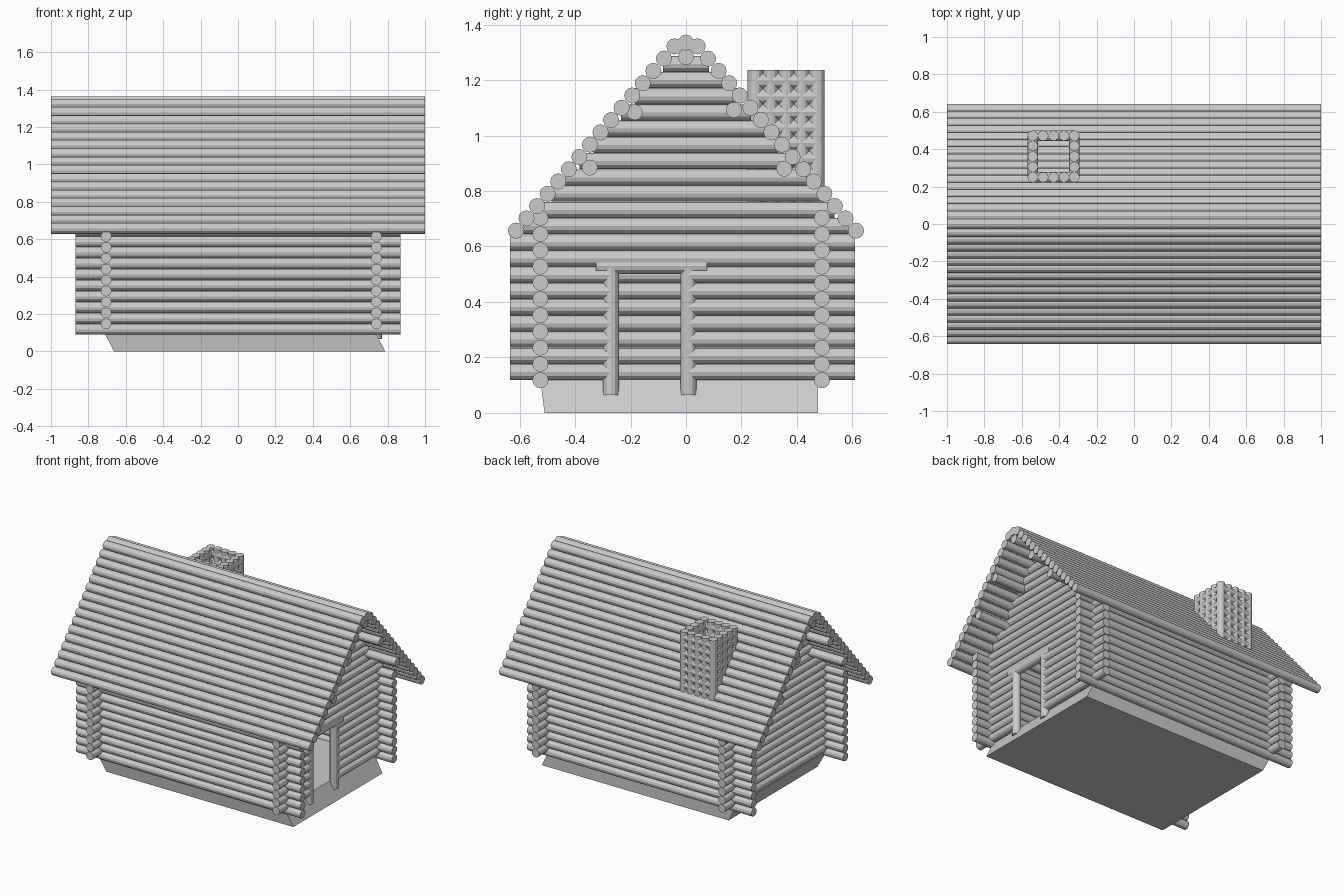
import bpy, bmesh
from mathutils import Vector

if "Cube" in bpy.data.objects:
    bpy.data.objects.remove(bpy.data.objects["Cube"], do_unlink=True)

R = 0.029          # log radius
STEP = 0.0585      # height of one course
SIDES = 12

mat = bpy.data.materials.new("grey wood")
mat.use_nodes = True
grey = (0.6, 0.6, 0.6, 1)
mat.diffuse_color = grey
mat.node_tree.nodes["Principled BSDF"].inputs["Base Color"].default_value = grey


def finish(name, bm):
    mesh = bpy.data.meshes.new(name)
    bm.to_mesh(mesh)
    bm.free()
    mesh.materials.append(mat)
    obj = bpy.data.objects.new(name, mesh)
    bpy.context.collection.objects.link(obj)
    return obj


def add_logs(name, segments, radius=R):
    """One object holding a log for every (start, end) pair."""
    bm = bmesh.new()
    for a, b in segments:
        a, b = Vector(a), Vector(b)
        d = b - a
        turn = d.to_track_quat('Z', 'Y').to_matrix().to_4x4()
        turn.translation = (a + b) / 2
        bmesh.ops.create_cone(bm, cap_ends=True, segments=SIDES, radius1=radius,
                              radius2=radius, depth=d.length, matrix=turn)
    return finish(name, bm)


# Foundation slab, leaning slightly along its length
bm = bmesh.new()
bmesh.ops.create_cube(bm, size=1)
for v in bm.verts:
    top = v.co.z > 0
    x = 0.725 * (1 if v.co.x > 0 else -1) + (0.0 if top else 0.062)
    y = 0.475 if v.co.y > 0 else (-0.525 if top else -0.51)
    v.co = (x, y, 0.12 if top else 0)
finish("foundation", bm)

# Long side walls
for name, y in (("front_wall", -0.525), ("back_wall", 0.49)):
    add_logs(name, [((-0.87, y, 0.118 + STEP * i), (0.87, y, 0.118 + STEP * i))
                    for i in range(11)])

# Gable walls, trimmed under the roof slope, with a doorway at one end
DOOR = (-0.271, 0.009)
for name, x, has_door in (("door_gable", 0.74, True), ("plain_gable", -0.705, False)):
    courses = []
    for i in range(20):
        z = 0.147 + STEP * i
        half = 0.6 - (z - 0.657) * 0.86
        lo, hi = max(-0.635, -half), min(0.61, half)
        if has_door and i < 7:
            courses += [((x, lo, z), (x, DOOR[0], z)), ((x, DOOR[1], z), (x, hi, z))]
        else:
            courses.append(((x, lo, z), (x, hi, z)))
    add_logs(name, courses)

# Door frame
add_logs("door_posts", [((0.74, y, 0.065), (0.74, y, 0.53)) for y in DOOR])
add_logs("door_lintel", [((0.74, -0.325, 0.529), (0.74, 0.075, 0.529))])

# Roof slopes, ridge and purlins
for name, side in (("front_roof", -1), ("back_roof", 1)):
    slope = []
    for i in range(16):
        y, z = side * (0.613 - 0.0381 * i), 0.657 + 0.0443 * i
        slope.append(((-1, y, z), (1, y, z)))
    add_logs(name, slope)
add_logs("ridge_log", [((-1, 0, 1.335), (1, 0, 1.335))])
add_logs("purlins", [((-0.99, y, z), (0.99, y, z)) for y, z in
                     ((0, 1.283), (-0.185, 1.084), (0.173, 1.092),
                      (-0.347, 0.884), (0.354, 0.88))])

# Hollow chimney: a ring of upright logs crossed by horizontal rings
CX, CY, GAP, TOP, LOW = -0.43, 0.361, 0.0555, 1.237, 0.76
E = 2 * GAP
uprights = [((CX + GAP * i, CY + GAP * j, LOW), (CX + GAP * i, CY + GAP * j, TOP))
            for i in range(-2, 3) for j in range(-2, 3) if max(abs(i), abs(j)) == 2]
add_logs("chimney_uprights", uprights, 0.028)
rings = []
z = TOP - 0.04
while z > LOW:
    for s in (-E, E):
        rings.append(((CX - E, CY + s, z), (CX + E, CY + s, z)))
        rings.append(((CX + s, CY - E, z), (CX + s, CY + E, z)))
    z -= 0.056
add_logs("chimney_rings", rings, 0.028)
